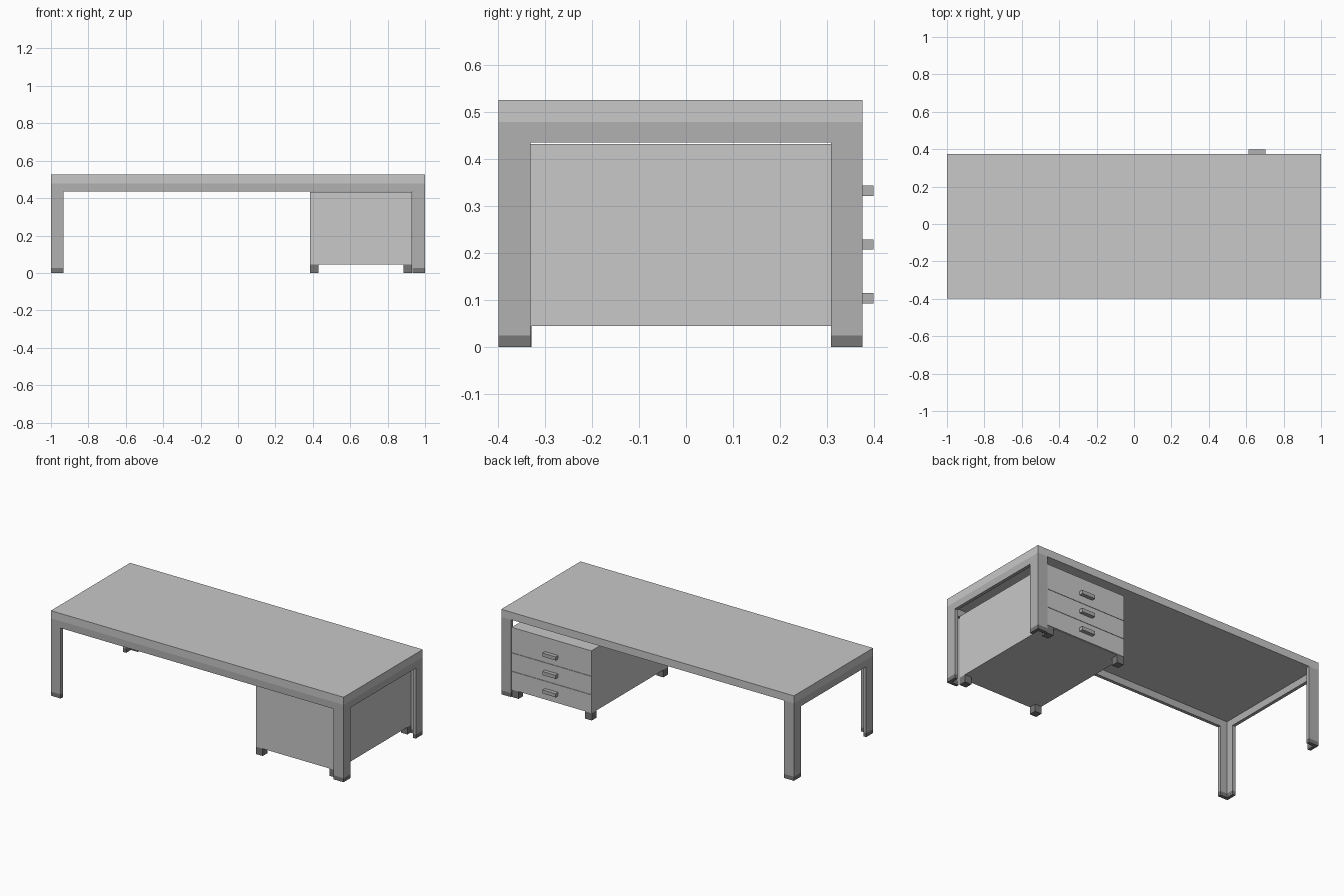
import bpy
import bmesh

if "Cube" in bpy.data.objects:
    bpy.data.objects.remove(bpy.data.objects["Cube"])


def material(name, v):
    m = bpy.data.materials.new(name)
    m.diffuse_color = (v, v, v, 1)
    m.use_nodes = True
    m.node_tree.nodes["Principled BSDF"].inputs["Base Color"].default_value = m.diffuse_color
    return m


LIGHT = material("light grey", 0.58)
MID = material("mid grey", 0.44)
DARK = material("dark grey", 0.185)


def prism(name, pts, z0, z1, mat):
    """Extrude a plan outline from z0 to z1."""
    bm = bmesh.new()
    f = bm.faces.new([bm.verts.new((x, y, z0)) for x, y in pts])
    r = bmesh.ops.extrude_face_region(bm, geom=[f])
    for v in r["geom"]:
        if isinstance(v, bmesh.types.BMVert):
            v.co.z = z1
    bmesh.ops.recalc_face_normals(bm, faces=bm.faces[:])
    me = bpy.data.meshes.new(name)
    bm.to_mesh(me)
    bm.free()
    me.materials.append(mat)
    ob = bpy.data.objects.new(name, me)
    bpy.context.collection.objects.link(ob)
    return ob


def box(name, x0, x1, y0, y1, z0, z1, mat):
    return prism(name, [(x0, y0), (x1, y0), (x1, y1), (x0, y1)], z0, z1, mat)


Y0, Y1 = -0.398, 0.375      # table depth
W, T = 0.067, 0.02          # leg arm width, plate thickness

# Tabletop
box("tabletop", -1, 1, Y0, Y1, 0.478, 0.525, LIGHT)

# Angle-profile legs with dark feet
for sx, side in ((-1, "left"), (1, "right")):
    for sy, end, y in ((1, "front", Y0), (-1, "back", Y1)):
        outline = [(0, 0), (W, 0), (W, T), (T, T), (T, W), (0, W)]
        pts = [(sx * (1 - a), y + sy * b) for a, b in outline]
        prism(f"{end}_{side}_leg", pts, 0.025, 0.478, MID)
        prism(f"{end}_{side}_leg_foot", pts, 0, 0.025, DARK)
    # Side rail
    xa, xb = sorted((sx, sx * (1 - T)))
    box(f"{side}_rail", xa, xb, Y0 + W, Y1 - W, 0.435, 0.478, MID)

# Front rail (the back is open above the drawers)
box("front_rail", -1 + W, 1 - W, Y0, Y0 + T, 0.435, 0.478, MID)

# Drawer cabinet
CX0, CX1, CY0, CY1 = 0.385, 0.93, -0.373, 0.37
box("cabinet", CX0, CX1, CY0, CY1, 0.045, 0.432, LIGHT)

# Cabinet feet
S = 0.045
for x in (CX0, CX1 - S):
    for y in (CY0, CY1 - S):
        box("cabinet_foot", x, x + S, y, y + S, 0, 0.045, DARK)

# Drawer fronts and handles
for i, z in enumerate((0.104, 0.218, 0.332)):
    top = 0.432 if i == 2 else z + 0.056
    box("drawer_front", CX0, CX1, CY1, 0.374, z - 0.056, top, LIGHT)
    box("drawer_handle", 0.612, 0.702, 0.374, 0.398, z - 0.011, z + 0.011, MID)
